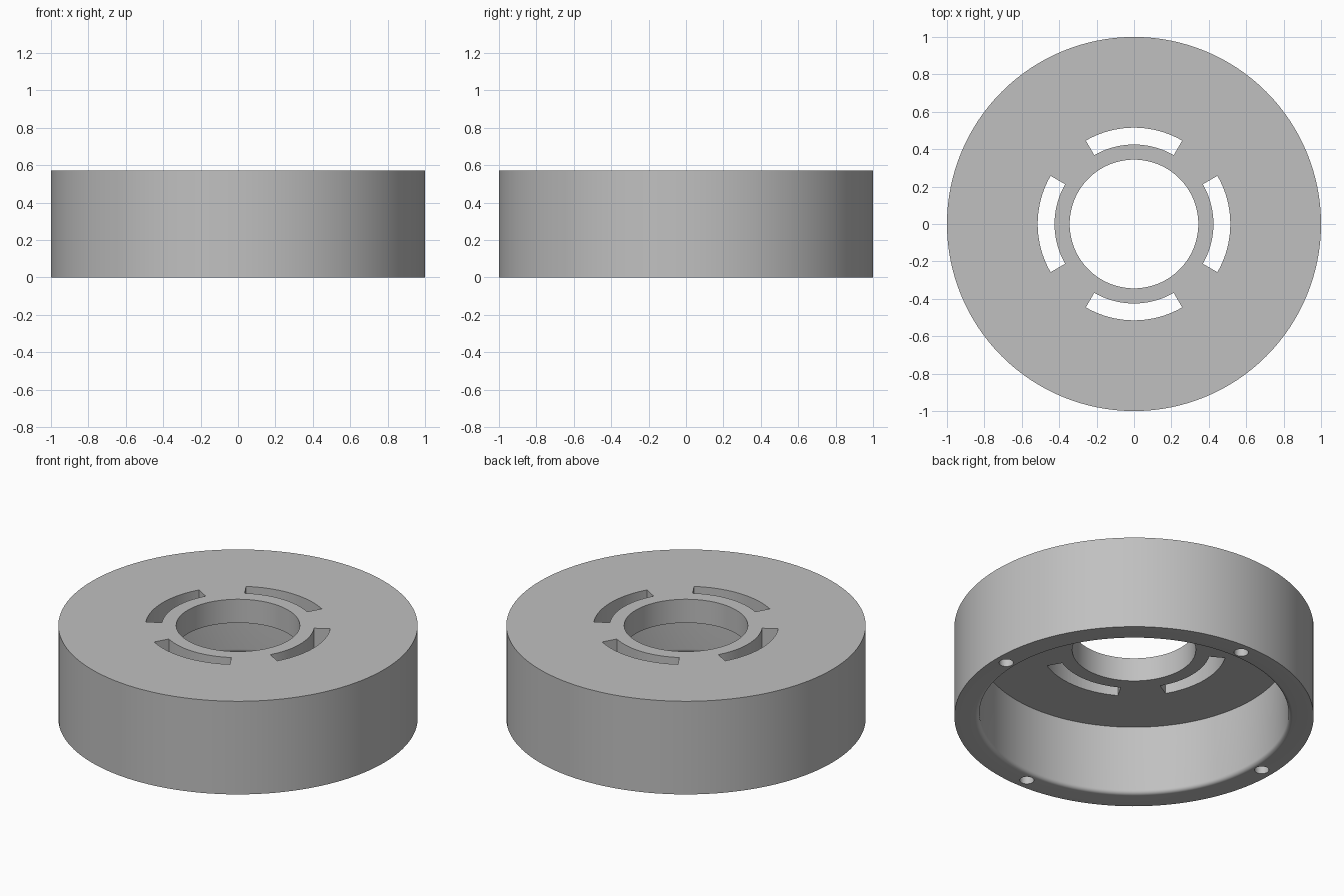
import bpy, bmesh
from math import sin, cos, pi, radians

old = bpy.data.objects.get("Cube")
if old:
    bpy.data.objects.remove(old, do_unlink=True)

HEIGHT = 0.572
PLATE_UNDERSIDE = 0.427
WALL, FILLET = 0.86, 0.024
BORE = 0.344
SLOT_IN, SLOT_OUT, SLOT_HALF = 0.425, 0.515, radians(30)
HOLE_RING, HOLE_RADIUS, HOLE_DEPTH = 0.928, 0.04, 0.15
SEGMENTS = 128

grey = bpy.data.materials.new("plain_grey")
grey.use_nodes = True
colour = (0.53, 0.53, 0.53, 1)
grey.diffuse_color = colour
grey.node_tree.nodes["Principled BSDF"].inputs["Base Color"].default_value = colour


def finish(bm, name):
    bmesh.ops.recalc_face_normals(bm, faces=bm.faces)
    mesh = bpy.data.meshes.new(name)
    bm.to_mesh(mesh)
    bm.free()
    mesh.materials.append(grey)
    obj = bpy.data.objects.new(name, mesh)
    bpy.context.collection.objects.link(obj)
    return obj


def lathe(name, profile):
    """Revolve a closed (radius, z) profile around the z axis."""
    bm = bmesh.new()
    rings = []
    for i in range(SEGMENTS):
        a = 2 * pi * i / SEGMENTS
        rings.append([bm.verts.new((r * cos(a), r * sin(a), z)) for r, z in profile])
    n = len(profile)
    for i, ring in enumerate(rings):
        after = rings[(i + 1) % SEGMENTS]
        for j in range(n):
            k = (j + 1) % n
            bm.faces.new((ring[j], after[j], after[k], ring[k]))
    return finish(bm, name)


def prism(bm, outline, low, high):
    """Extrude a flat (x, y) outline between two heights."""
    bottom = bm.faces.new([bm.verts.new((x, y, low)) for x, y in outline])
    top = bmesh.ops.extrude_face_region(bm, geom=[bottom])["geom"]
    moved = [v for v in top if isinstance(v, bmesh.types.BMVert)]
    bmesh.ops.translate(bm, verts=moved, vec=(0, 0, high - low))


def arc(radius, start, end, steps, centre=(0, 0)):
    angles = [start + (end - start) * i / steps for i in range(steps + 1)]
    return [(centre[0] + radius * cos(a), centre[1] + radius * sin(a)) for a in angles]


# Cup-shaped body with a rounded inner lip and a central bore
lip = arc(FILLET, -pi / 2, -pi, 6, (WALL + FILLET, FILLET))
body = lathe("round_housing", [(BORE, HEIGHT), (1, HEIGHT), (1, 0)] + lip
             + [(WALL, PLATE_UNDERSIDE), (BORE, PLATE_UNDERSIDE)])

# Four curved slots through the plate and four blind holes in the rim
bm = bmesh.new()
for quarter in range(4):
    a = quarter * pi / 2
    slot = (arc(SLOT_OUT, a - SLOT_HALF, a + SLOT_HALF, 20)
            + arc(SLOT_IN, a + SLOT_HALF, a - SLOT_HALF, 20))
    prism(bm, slot, PLATE_UNDERSIDE - 0.1, HEIGHT + 0.1)
    centre = (HOLE_RING * cos(a), HOLE_RING * sin(a))
    prism(bm, arc(HOLE_RADIUS, 0, 2 * pi, 32, centre)[:-1], -0.1, HOLE_DEPTH)
cutter = finish(bm, "slot_and_hole_cutter")
cutter.hide_render = True

cut = body.modifiers.new("cut_openings", "BOOLEAN")
cut.operation = "DIFFERENCE"
cut.solver = "EXACT"
cut.object = cutter
bpy.ops.object.select_all(action="DESELECT")
bpy.context.view_layer.objects.active = body
body.select_set(True)
bpy.ops.object.modifier_apply(modifier=cut.name)
bpy.data.objects.remove(cutter, do_unlink=True)

bpy.ops.object.shade_smooth_by_angle(angle=radians(30))
